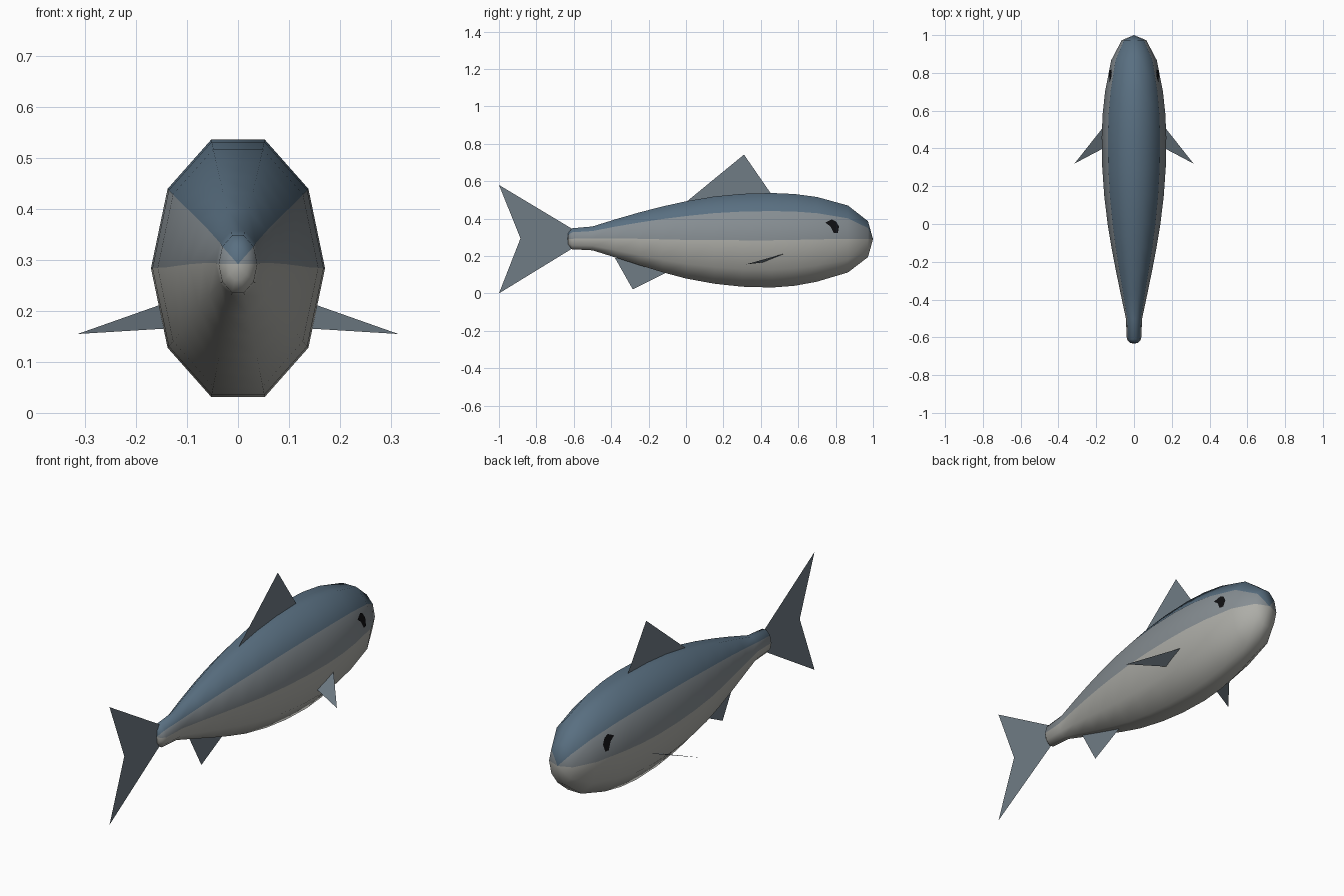
import bpy, bmesh, math
from mathutils import Vector
from mathutils.bvhtree import BVHTree

if "Cube" in bpy.data.objects:
    bpy.data.objects.remove(bpy.data.objects["Cube"])

SIDES = 10


def material(name, rgb):
    m = bpy.data.materials.new(name)
    m.diffuse_color = (*rgb, 1)
    m.use_nodes = True
    m.node_tree.nodes["Principled BSDF"].inputs["Base Color"].default_value = m.diffuse_color
    return m


back = material("back_blue", (0.10, 0.16, 0.22))
flank = material("flank_grey_blue", (0.24, 0.27, 0.29))
belly = material("belly_grey", (0.42, 0.42, 0.39))
fin_mat = material("fin_grey", (0.16, 0.20, 0.235))
black = material("eye_black", (0.005, 0.005, 0.006))


def add_object(name, bm, mats):
    me = bpy.data.meshes.new(name)
    bm.to_mesh(me)
    for m in mats:
        me.materials.append(m)
    ob = bpy.data.objects.new(name, me)
    bpy.context.collection.objects.link(ob)
    return ob


def flat_part(name, points, mat):
    bm = bmesh.new()
    bm.faces.new([bm.verts.new(p) for p in points])
    add_object(name, bm, [mat])
    bm.free()


# Body: ten-sided rings along y as (y, vertical radius, centre height)
rings = [
    (-0.63, 0.032, 0.292), (-0.61, 0.059, 0.292), (-0.50, 0.067, 0.294),
    (-0.375, 0.108, 0.294), (-0.25, 0.148, 0.292), (-0.125, 0.185, 0.289),
    (0.0, 0.217, 0.286), (0.15, 0.245, 0.285), (0.30, 0.261, 0.284),
    (0.46, 0.2655, 0.284), (0.58, 0.258, 0.286), (0.70, 0.238, 0.289),
    (0.866, 0.188, 0.291), (0.973, 0.101, 0.290),
]
bm = bmesh.new()
loops = []
for y, r, cz in rings:
    loops.append([bm.verts.new((0.644 * r * math.cos(2 * math.pi * i / SIDES), y,
                                cz + r * math.sin(2 * math.pi * i / SIDES)))
                  for i in range(SIDES)])
rows = [1, 0, 0, 0, 1, 2, 2, 2, 2, 2]     # colour of each strip around the body
for a, b in zip(loops, loops[1:]):
    for i in range(SIDES):
        j = (i + 1) % SIDES
        bm.faces.new((a[i], a[j], b[j], b[i])).material_index = rows[i]
for loop, y, z in ((loops[0], -0.633, 0.292), (loops[-1], 1.0, 0.29)):
    tip = bm.verts.new((0, y, z))
    for i in range(SIDES):
        bm.faces.new((loop[i], loop[(i + 1) % SIDES], tip)).material_index = rows[i]
bmesh.ops.recalc_face_normals(bm, faces=bm.faces[:])
for f in bm.faces:
    f.smooth = True
add_object("body", bm, [back, flank, belly])
tree = BVHTree.FromBMesh(bm)
bm.free()

# Thin vertical fins, as (y, z) outlines
outlines = {
    "tail_fin": [(-0.60, 0.34), (-1.0, 0.58), (-0.885, 0.294), (-1.0, 0.0), (-0.60, 0.245)],
    "dorsal_fin": [(0.0, 0.488), (0.31, 0.742), (0.46, 0.525), (0.40, 0.45), (0.10, 0.45)],
    "anal_fin": [(-0.38, 0.19), (-0.285, 0.022), (-0.09, 0.118), (-0.15, 0.20)],
}
for name, pts in outlines.items():
    flat_part(name, [(0, y, z) for y, z in pts], fin_mat)

# Side fins and eyes, mirrored left and right
eye = [(0.745, 0.378), (0.78, 0.396), (0.802, 0.385), (0.818, 0.358),
       (0.812, 0.323), (0.79, 0.323), (0.772, 0.358)]
for side, s in (("right", 1), ("left", -1)):
    flat_part(side + "_pectoral_fin",
              [(s * 0.145, 0.535, 0.215), (s * 0.315, 0.32, 0.155),
               (s * 0.135, 0.415, 0.166)], fin_mat)
    pts = []
    for y, z in eye:
        hit = tree.ray_cast(Vector((s, y, z)), Vector((-s, 0, 0)))[0]
        pts.append((hit.x + s * 0.004, y, z))
    flat_part(side + "_eye", pts if s > 0 else pts[::-1], black)
